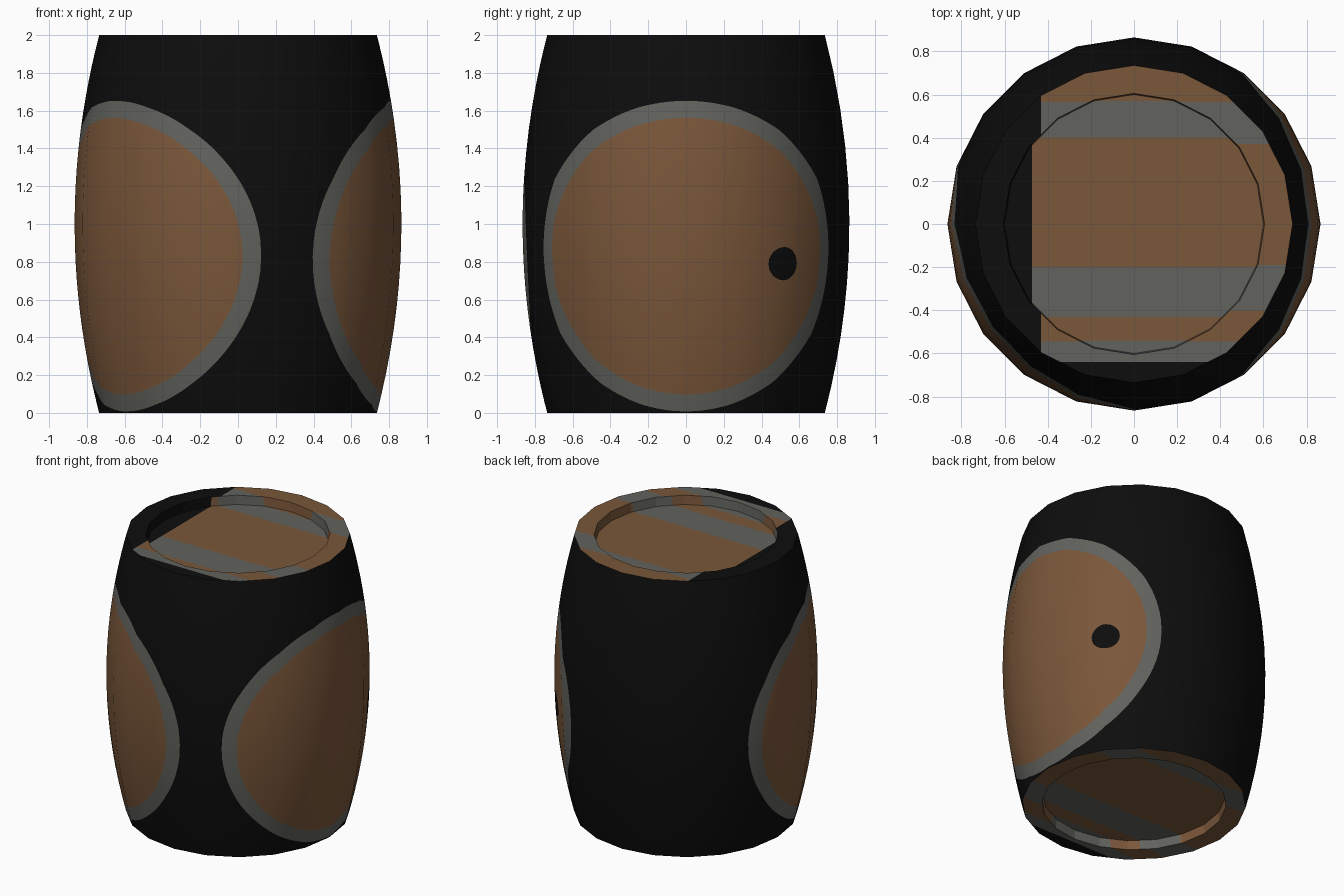
import bpy, bmesh, math
from mathutils import Vector

if "Cube" in bpy.data.objects:
    bpy.data.objects.remove(bpy.data.objects["Cube"])

SIDES = 20
STEP = 360 / SIDES


def material(name, rgb):
    m = bpy.data.materials.new(name)
    m.diffuse_color = (*rgb, 1)
    m.use_nodes = True
    m.node_tree.nodes["Principled BSDF"].inputs["Base Color"].default_value = m.diffuse_color
    return m


MATS = [material("black", (0.004, 0.004, 0.004)),
        material("grey", (0.122, 0.122, 0.110)),
        material("brown", (0.195, 0.095, 0.042))]
BLACK, GREY, BROWN = range(3)


def finish(name, bm):
    me = bpy.data.meshes.new(name)
    bm.to_mesh(me)
    bm.free()
    for m in MATS:
        me.materials.append(m)
    ob = bpy.data.objects.new(name, me)
    bpy.context.collection.objects.link(ob)
    return ob


# bulging twenty-sided barrel surface at angle a (degrees) and height z
def surface(a, z):
    r = 0.865 - 0.13 * (z - 1) ** 2
    r *= math.cos(math.radians(STEP / 2)) / math.cos(math.radians(a % STEP - STEP / 2))
    t = math.radians(a)
    return Vector((r * math.cos(t), r * math.sin(t), z))


# painted ovals: (half angle, half height), on the right side and the front left
CENTRES = (0, 216)
MID = 0.83
OUTER, INNER = (62.3, 0.822), (55.6, 0.732)
HOLE_A, HOLE_Z, HOLE = 37.3, 0.79, (6.4, 0.088)


def half_height(a, centre, oval):
    d = ((a - centre + 180) % 360 - 180) / oval[0]
    return oval[1] * math.sqrt(max(0, 1 - d * d))


def levels(a):
    o = max(half_height(a, c, OUTER) for c in CENTRES)
    i = max(half_height(a, c, INNER) for c in CENTRES)
    h = half_height(a, HOLE_A, HOLE)
    hz = min(max(HOLE_Z, MID - i), MID + i)
    return [0, MID - o, MID - i, hz - h, hz + h, MID + i, MID + o, 2]


# columns: regular ones, plus extra ones that follow the oval outlines
cols = {round(k * 1.5, 3) for k in range(240)}
ovals = [(c, w) for c in CENTRES for w in (OUTER[0], INNER[0])] + [(HOLE_A, HOLE[0])]
for c, w in ovals:
    n = 12 if w < 10 else 32
    cols |= {round((c + w * math.cos(k * math.pi / n)) % 360, 3) for k in range(n + 1)}
cols = sorted(cols)

# barrel side
bm = bmesh.new()
BANDS = [BLACK, GREY, BROWN, BLACK, BROWN, GREY, BLACK]
SUB = 6
grid = []
for a in cols:
    lv = levels(a)
    zs = [lo + (hi - lo) * k / SUB for lo, hi in zip(lv, lv[1:]) for k in range(SUB)] + [2]
    grid.append([bm.verts.new(surface(a, z)) for z in zs])
for k, left in enumerate(grid):
    right = grid[(k + 1) % len(grid)]
    for j in range(len(left) - 1):
        f = bm.faces.new((left[j], right[j], right[j + 1], left[j + 1]))
        f.material_index = BANDS[j // SUB]
        f.smooth = True
bmesh.ops.remove_doubles(bm, verts=bm.verts, dist=0.00005)
side = finish("barrel_side", bm)
normals = []
for v in side.data.vertices:
    flat = Vector((v.co.x, v.co.y, 0)).normalized()
    normals.append((flat + Vector((0, 0, 0.26 * (v.co.z - 1)))).normalized())
side.data.normals_split_custom_set_from_vertices(normals)

# striped ends: flat rim, short wall and recessed lid
STRIPES = [BROWN, GREY, BROWN, GREY, BROWN, GREY, BLACK]
RIM_Y = [0.565, 0.37, -0.19, -0.40, -0.545, -0.64]
LID_Y = [0.57, 0.40, -0.20, -0.43, -0.54, -0.64]
RIM_X, LID_X = -0.43, -0.473


def barrel_end(name, s):
    bm = bmesh.new()
    rings = []
    for r, h in ((0.735, 1.0), (0.605, 1.0), (0.60, 0.935)):
        rings.append([bm.verts.new((r * math.cos(math.radians(k * STEP)),
                                    r * math.sin(math.radians(k * STEP)),
                                    1 + s * h)) for k in range(SIDES)])
    for outer, inner in zip(rings, rings[1:]):
        for k in range(SIDES):
            n = (k + 1) % SIDES
            bm.faces.new((outer[k], outer[n], inner[n], inner[k]))
    bm.faces.new(rings[-1])
    if s < 0:
        bmesh.ops.reverse_faces(bm, faces=bm.faces[:])
    # cut the stripe edges
    cuts = [((0, y, 0), (0, 1, 0)) for y in sorted(set(RIM_Y + LID_Y))]
    if s > 0:
        cuts += [((x, 0, 0), (1, 0, 0)) for x in (RIM_X, LID_X)]
    for co, no in cuts:
        bmesh.ops.bisect_plane(bm, geom=bm.verts[:] + bm.edges[:] + bm.faces[:],
                               dist=1e-5, plane_co=co, plane_no=no)
    for f in bm.faces:
        c = f.calc_center_median()
        on_rim = abs(c.z - 1) > 0.999
        bounds = RIM_Y if on_rim else LID_Y
        f.material_index = STRIPES[sum(c.y < y for y in bounds)]
        if s > 0 and c.x < (RIM_X if on_rim else LID_X):
            f.material_index = BLACK
    finish(name, bm)


barrel_end("barrel_top", 1)
barrel_end("barrel_bottom", -1)
